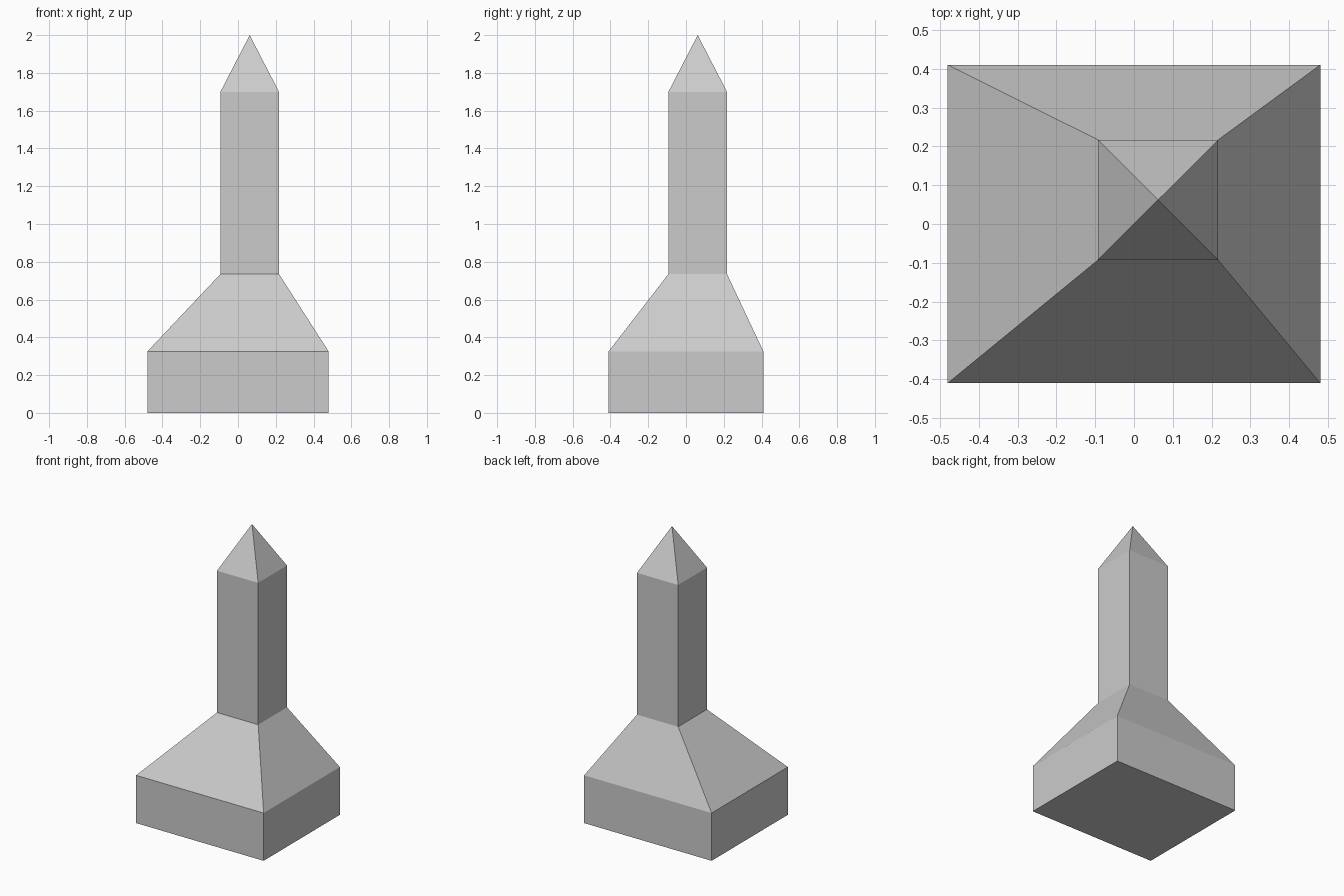
import bpy
import bmesh

default_cube = bpy.data.objects.get("Cube")
if default_cube:
    bpy.data.objects.remove(default_cube, do_unlink=True)

# One plain grey for the whole pillar
grey = bpy.data.materials.new("plain_grey")
grey.use_nodes = True
colour = (0.6, 0.6, 0.6, 1.0)
grey.diffuse_color = colour
grey.node_tree.nodes["Principled BSDF"].inputs["Base Color"].default_value = colour

# Shaft axis is offset from the middle of the base
AXIS = 0.062
SHAFT = 0.155


def ring(bm, centre, half_x, half_y, z):
    """Rectangular cross-section, counter-clockwise from above."""
    corners = ((-1, -1), (1, -1), (1, 1), (-1, 1))
    return [bm.verts.new((centre + sx * half_x, centre + sy * half_y, z))
            for sx, sy in corners]


def bridge(bm, lower, upper):
    for i in range(4):
        j = (i + 1) % 4
        bm.faces.new((lower[i], lower[j], upper[j], upper[i]))


bm = bmesh.new()

# Plinth, sloped shoulder and shaft as one continuous shell
rings = [
    ring(bm, 0, 0.48, 0.41, 0),
    ring(bm, 0, 0.48, 0.41, 0.325),
    ring(bm, AXIS, SHAFT, SHAFT, 0.735),
    ring(bm, AXIS, SHAFT, SHAFT, 1.70),
]
bm.faces.new(rings[0][::-1])
for lower, upper in zip(rings, rings[1:]):
    bridge(bm, lower, upper)

# Pyramid tip
apex = bm.verts.new((AXIS, AXIS, 2))
top = rings[-1]
for i in range(4):
    bm.faces.new((top[i], top[(i + 1) % 4], apex))

mesh = bpy.data.meshes.new("obelisk")
bm.to_mesh(mesh)
bm.free()
mesh.materials.append(grey)
bpy.context.collection.objects.link(bpy.data.objects.new("obelisk", mesh))
